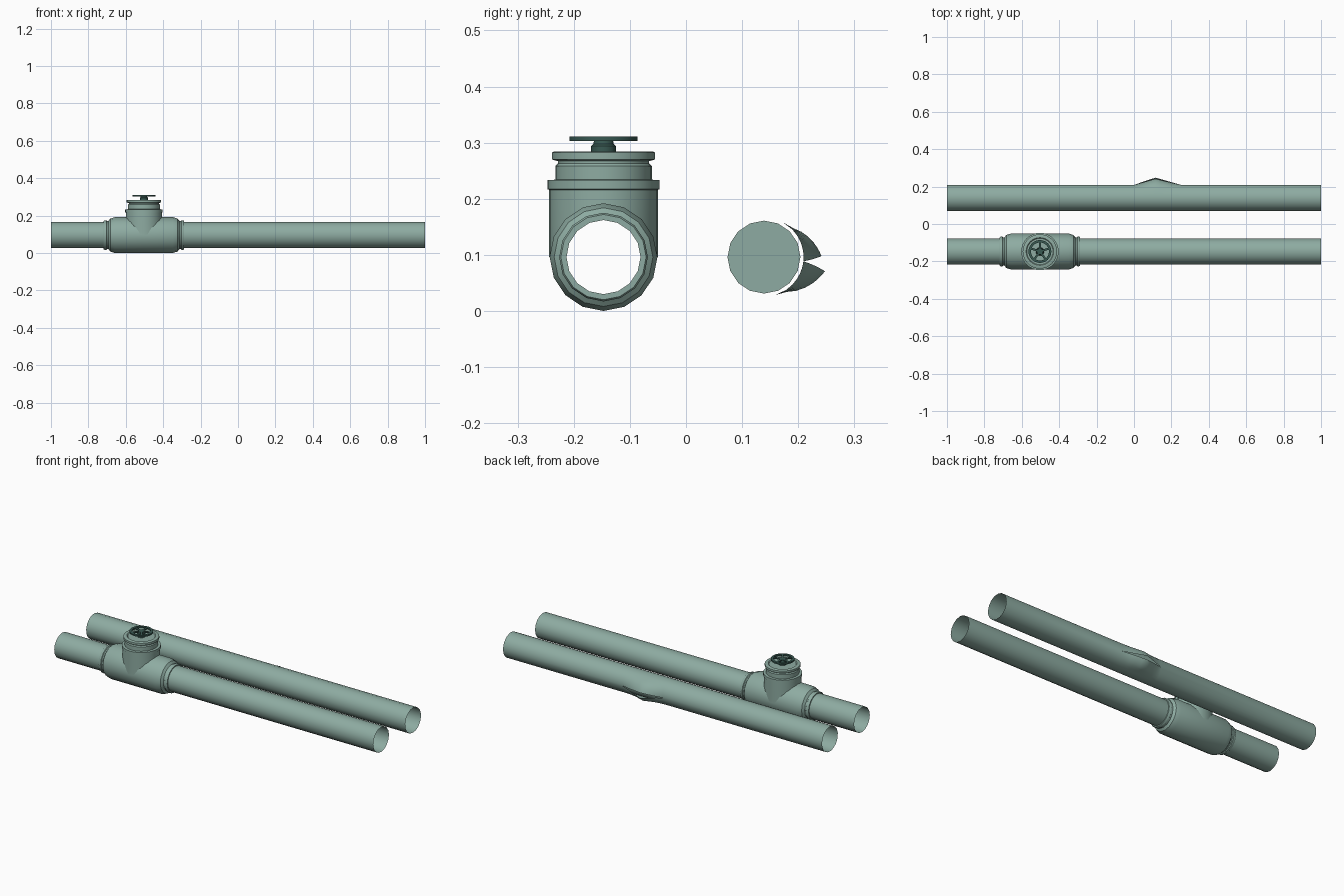
import bpy, bmesh
from math import sin, cos, pi, radians, sqrt
from mathutils import Matrix

if "Cube" in bpy.data.objects:
    bpy.data.objects.remove(bpy.data.objects["Cube"])

def material(name, rgb):
    m = bpy.data.materials.new(name)
    m.diffuse_color = (*rgb, 1)
    m.use_nodes = True
    m.node_tree.nodes["Principled BSDF"].inputs["Base Color"].default_value = m.diffuse_color
    return m

GREEN = material("pipe_green", (0.27, 0.41, 0.36))
DARK = material("wheel_green", (0.04, 0.10, 0.085))

def finish(name, bm, mat, normals=True):
    if normals:
        bmesh.ops.recalc_face_normals(bm, faces=bm.faces[:])
    me = bpy.data.meshes.new(name)
    bm.to_mesh(me)
    bm.free()
    ob = bpy.data.objects.new(name, me)
    bpy.context.collection.objects.link(ob)
    me.materials.append(mat)
    bpy.context.view_layer.objects.active = ob
    bpy.ops.object.select_all(action='DESELECT')
    ob.select_set(True)
    bpy.ops.object.shade_smooth_by_angle(angle=radians(35))
    return ob

def lathe(name, profile, loc, axis='Z', sides=16, mat=GREEN, cap=False, saddle=None):
    """Revolve (radius, height) points; saddle trims the first ring to a horizontal pipe."""
    bm = bmesh.new()
    rings = []
    for i, (r, h) in enumerate(profile):
        ring = []
        for k in range(sides):
            a = 2 * pi * k / sides
            u, v = r * cos(a), r * sin(a)
            z = h
            if saddle and i == 0:
                z = sqrt(max(0, saddle ** 2 - v ** 2))
            p = (u, v, z) if axis == 'Z' else (h, u, v)
            ring.append(bm.verts.new([p[j] + loc[j] for j in range(3)]))
        rings.append(ring)
    for A, B in zip(rings, rings[1:]):
        for k in range(sides):
            n = (k + 1) % sides
            bm.faces.new((A[k], A[n], B[n], B[k]))
    if cap in ('top', 'both'):
        bm.faces.new(rings[-1])
    if cap == 'both':
        bm.faces.new(rings[0][::-1])
    return finish(name, bm, mat)

VY, PY, ZC, R = -0.147, 0.139, 0.096, 0.0705
VX = -0.503

# Straight pipe running through the valve
lathe("valve_pipe", [(R, -1), (R, 1)], (0, VY, ZC), 'X')

# Valve body with stepped collars, mirrored about its middle
half = [(0.066, -0.215), (0.076, -0.215), (0.079, -0.21), (0.079, -0.2), (0.075, -0.197),
        (0.075, -0.19), (0.08, -0.186), (0.088, -0.18), (0.096, -0.155)]
lathe("valve_body", half + [(r, -h) for r, h in reversed(half)], (VX, VY, ZC), 'X')

# Vertical branch and stepped bonnet
lathe("valve_bonnet", [(0.097, 0), (0.097, 0.12), (0.1, 0.121), (0.1, 0.137), (0.086, 0.138),
                       (0.086, 0.162), (0.081, 0.167), (0.081, 0.171), (0.092, 0.174),
                       (0.092, 0.186), (0.089, 0.188), (0.074, 0.188), (0.07, 0.184)],
      (VX, VY, ZC), sides=32, cap='top', saddle=0.094)

# Handwheel stem
lathe("wheel_stem", [(0.022, 0.278), (0.022, 0.294), (0.018, 0.298), (0.016, 0.31)],
      (VX, VY, 0), sides=16, mat=DARK, cap='both')

# Handwheel rim
lathe("wheel_rim", [(0.048, 0.303), (0.061, 0.303), (0.061, 0.311), (0.048, 0.311), (0.048, 0.303)],
      (VX, VY, 0), sides=32, mat=DARK)

# Handwheel spokes
bm = bmesh.new()
for k in range(5):
    m = (Matrix.Translation((VX, VY, 0.307)) @ Matrix.Rotation(2 * pi * k / 5 + pi / 2, 4, 'Z')
         @ Matrix.Translation((0.03, 0, 0)) @ Matrix.Diagonal((0.042, 0.011, 0.006, 1)))
    bmesh.ops.create_cube(bm, size=1, matrix=m)
finish("wheel_spokes", bm, DARK)

# Burst pipe: tube with a slit whose lips are peeled outwards
SLIT = -6
side = [0, 5, 11, 18, 27, 38, 50, 67.5, 90, 112.5, 135, 157.5, 180]
angles = side + [360 - a for a in reversed(side[:-1])]
xs = [-1, 0.0, 0.03, 0.06, 0.09, 0.115, 0.14, 0.17, 0.2, 0.25, 1]
bm = bmesh.new()
grid = []
for x in xs:
    w = max(0, 1 - abs(x - 0.115) / (0.115 if x < 0.115 else 0.135))
    row = []
    for a in angles:
        upper = a <= 180
        off = min(a, 360 - a)
        f = max(0, 1 - off / 55) * w
        opened = off + 7 * f
        lift = (0.032 if upper else 0.041) * f
        t = radians(SLIT + (opened if upper else -opened))
        row.append(bm.verts.new((x, PY + (R + lift) * cos(t), ZC + (R + lift) * sin(t))))
    grid.append(row)
for A, B in zip(grid, grid[1:]):
    for k in range(len(angles) - 1):
        bm.faces.new((A[k], B[k], B[k + 1], A[k + 1]))
bmesh.ops.remove_doubles(bm, verts=bm.verts[:], dist=0.0002)
finish("burst_pipe", bm, GREEN)

# Inner plug seen behind the tear
lathe("inner_plug", [(0.065, -0.1), (0.065, 0.38)], (0, PY, ZC), 'X', cap='both')
